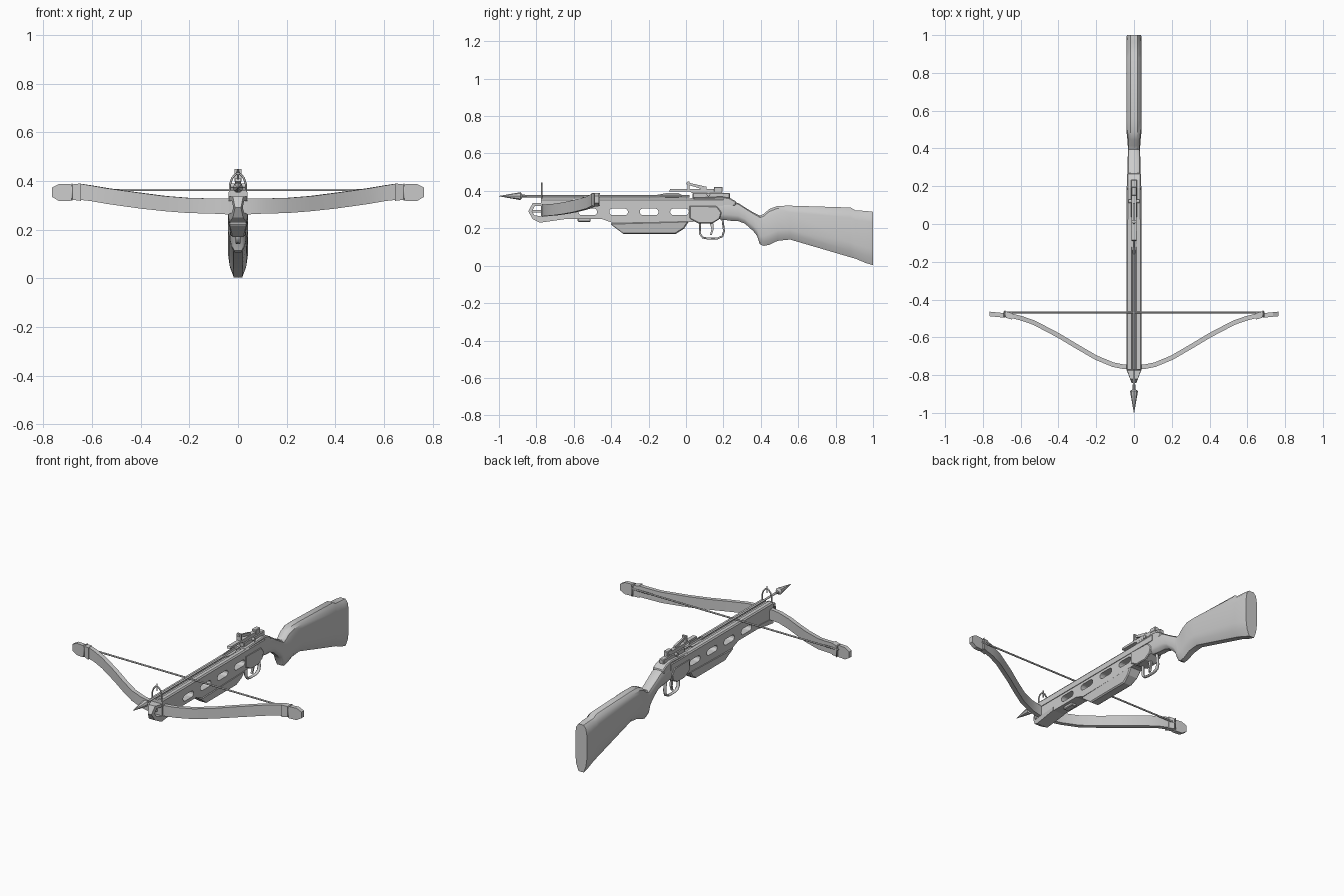
import bpy, bmesh, math
from mathutils import Vector

if "Cube" in bpy.data.objects:
    bpy.data.objects.remove(bpy.data.objects["Cube"])


def loft(name, rings, smooth=None):
    """Skin a list of equal-length closed rings and cap both ends."""
    n = len(rings[0])
    faces = [(k * n + i, k * n + (i + 1) % n, (k + 1) * n + (i + 1) % n, (k + 1) * n + i)
             for k in range(len(rings) - 1) for i in range(n)]
    faces += [tuple(range(n)), tuple(range((len(rings) - 1) * n, len(rings) * n))]
    me = bpy.data.meshes.new(name)
    me.from_pydata([p for r in rings for p in r], [], faces)
    bm = bmesh.new()
    bm.from_mesh(me)
    bmesh.ops.recalc_face_normals(bm, faces=bm.faces)
    bm.to_mesh(me)
    bm.free()
    ob = bpy.data.objects.new(name, me)
    bpy.context.collection.objects.link(ob)
    bpy.context.view_layer.objects.active = ob
    if smooth:
        bpy.ops.object.select_all(action='DESELECT')
        ob.select_set(True)
        bpy.ops.object.shade_smooth_by_angle(angle=math.radians(smooth))
    return ob


def bevel(ob, width, segments=1):
    m = ob.modifiers.new("bevel", 'BEVEL')
    m.width, m.segments = width, segments
    m.limit_method = 'ANGLE'
    m.angle_limit = math.radians(50)


def prism(name, pts, w, bev=0.0):
    """Side profile (y, z) extruded across x; w is a half width or a function of (y, z)."""
    f = w if callable(w) else (lambda y, z: w)
    ob = loft(name, [[(s * f(y, z), y, z) for y, z in pts] for s in (-1, 1)])
    if bev:
        bevel(ob, bev)
    return ob


def block(name, y0, y1, z0, z1, w, bev=0.0):
    return prism(name, [(y0, z0), (y1, z0), (y1, z1), (y0, z1)], w, bev)


def tube(name, pts, r, sides=6, cyclic=False):
    cu = bpy.data.curves.new(name, 'CURVE')
    cu.dimensions = '3D'
    cu.bevel_depth, cu.bevel_resolution, cu.use_fill_caps = r, max(0, sides // 2 - 2), True
    sp = cu.splines.new('POLY')
    sp.points.add(len(pts) - 1)
    for p, c in zip(sp.points, pts):
        p.co = (*c, 1)
    sp.use_cyclic_u = cyclic
    ob = bpy.data.objects.new(name, cu)
    bpy.context.collection.objects.link(ob)
    bpy.ops.object.select_all(action='DESELECT')
    ob.select_set(True)
    bpy.context.view_layer.objects.active = ob
    bpy.ops.object.convert(target='MESH')
    return ob


def mirror(ob):
    ob.modifiers.new("mirror", 'MIRROR').use_axis[0] = True


# Shoulder stock with pistol grip: chamfered sections (y, top, bottom, half width)
def stock_ring(y, t, b, w):
    h = t - b
    half = [(0.45 * w, t), (0.85 * w, t - 0.07 * h), (w, t - 0.2 * h),
            (w, b + 0.3 * h), (0.85 * w, b + 0.14 * h), (0.45 * w, b)]
    return [(x, y, z) for x, z in half] + [(-x, y, z) for x, z in reversed(half)]


loft("shoulder_stock", [stock_ring(*s) for s in (
    (0.17, .345, .25, .036), (0.24, .345, .24, .036), (0.28, .335, .238, .035),
    (0.315, .312, .225, .034), (0.36, .285, .185, .033), (0.38, .275, .16, .033),
    (0.395, .268, .115, .033), (0.415, .276, .106, .033), (0.445, .303, .112, .035),
    (0.49, .32, .133, .04), (0.556, .321, .14, .041), (0.88, .311, .045, .041),
    (0.905, .296, .038, .041), (0.96, .293, .015, .041), (1.0, .288, .003, .038))], 35)

# Fore body with four through slots
body = prism("fore_body", [(-.775, .325), (.04, .325), (.04, .235), (-.39, .228),
                           (-.45, .25), (-.64, .25), (-.775, .26)], .036)
for yc in (-.525, -.36, -.197, -.035):
    r, d = .018, .032
    pts = [(yc + s * d + r * math.cos(a), .288 + r * math.sin(a))
           for s, base in ((1, -90), (-1, 90))
           for a in [math.radians(base + 30 * i) for i in range(7)]]
    cutter = prism("slot_cutter", pts, .1)
    cutter.hide_render = True
    m = body.modifiers.new("slot", 'BOOLEAN')
    m.operation, m.object, m.solver = 'DIFFERENCE', cutter, 'EXACT'
    bpy.context.view_layer.objects.active = body
    bpy.ops.object.modifier_apply(modifier=m.name)
    bpy.data.objects.remove(cutter)

# Grooved flight rail
rail = [(.007, .352), (.012, .36), (.034, .36), (.04, .352), (.04, .32)]
rail = rail + [(-x, z) for x, z in reversed(rail)]
loft("flight_rail", [[(x, y, z) for x, z in rail] for y in (-.775, .2)])

# Fore grip below the body, tapering downwards, and sling mount
prism("fore_grip", [(-.405, .228), (-.395, .215), (-.335, .17), (-.055, .17), (-.01, .198), (.018, .24)],
      lambda y, z: .028 + .011 * min(1, (z - .17) / .04), .006)
block("sling_mount", -.58, -.51, .235, .256, .018, .004)

# Hooked nose piece narrowing towards the tip
prism("nose_hook", [(-.765, .335), (-.82, .335), (-.843, .29), (-.82, .25), (-.78, .23),
                    (-.64, .25), (-.64, .27), (-.765, .262), (-.81, .27), (-.823, .29),
                    (-.81, .318), (-.765, .318)],
      lambda y, z: .04 if y > -.77 else .04 - .028 * (-.77 - y) / .073)
block("nose_pin", -.825, -.77, .285, .297, .006)

# Receiver around the trigger mechanism
prism("receiver", [(.02, .362), (.19, .37), (.235, .362), (.27, .342), (.265, .32), (.205, .312),
                   (.188, .29), (.18, .25), (.145, .228), (.07, .224), (.02, .25)], .036, .005)
prism("receiver_plate", [(.02, .322), (.165, .318), (.19, .285), (.18, .25), (.14, .226),
                         (.07, .226), (.02, .252)], .041, .004)

# Trigger guard and trigger
guard = tube("trigger_guard", [(0, y, z) for y, z in (
    (.075, .23), (.075, .17), (.09, .15), (.12, .145), (.17, .146), (.195, .158), (.203, .185), (.195, .25))], .006)
for v in guard.data.vertices:
    v.co.x *= 1.8
prism("trigger", [(.125, .235), (.145, .235), (.148, .195), (.138, .165), (.128, .163), (.136, .195)], .006)

# Bow limb: rectangular sections along a recurve path (x, y, centre z, half height)
path = [(0, -.757, .295, .032), (.05, -.757, .295, .032), (.11, -.745, .297, .031),
        (.2, -.708, .299, .031), (.3, -.65, .307, .031), (.4, -.59, .319, .032), (.53, -.522, .337, .032),
        (.6, -.498, .349, .032), (.645, -.487, .355, .033), (.682, -.478, .354, .03)]
rings = []
for i, (x, y, z, h) in enumerate(path):
    a, b = path[max(i - 1, 0)], path[min(i + 1, len(path) - 1)]
    t = Vector((b[0] - a[0], b[1] - a[1]))
    if i == 0:
        t = Vector((1, 0))
    n = Vector((-t.y, t.x)).normalized() * .012
    rings.append([(x + s * n.x if i else 0, y + s * n.y, z + q * h) for s, q in ((1, 1), (1, -1), (-1, -1), (-1, 1))])
mirror(loft("bow_limb", rings, 30))

# Limb tips with clipped corners, and the collar where the string is tied
tip = [(.685, .32), (.69, .317), (.735, .317), (.765, .335), (.765, .372), (.735, .388), (.69, .388), (.685, .384)]
mirror(loft("limb_tip", [[(x, y - (.765 - x) * .1, z) for x, z in tip] for y in (-.488, -.464)]))
collar = [(.645, .318), (.678, .322), (.678, .386), (.645, .39)]
mirror(loft("limb_collar", [[(x, y - (.68 - x) * .3, z) for x, z in collar] for y in (-.496, -.462)]))

# Bow string with loops around the tips
tube("bow_string", [(-.69, -.468, .363), (.69, -.468, .363)], .005)
mirror(tube("string_loop", [(.683, -.477 + s * .016, .354 + q * .032)
                            for s, q in ((1, 1), (1, -1), (-1, -1), (-1, 1))], .004, 6, True))


# Bolt: shaft, pointed head and three fins
def ring(y, r, n=8, z=.372):
    return [(r * math.cos(2 * math.pi * i / n), y, z + r * math.sin(2 * math.pi * i / n)) for i in range(n)]


loft("bolt_shaft", [ring(y, .006) for y in (-.9, .02)], 50)
loft("bolt_head", [ring(-1, .001), ring(-.885, .021), ring(-.875, .008), ring(-.85, .007)], 30)
for k in range(3):
    a = math.radians(90 + 120 * k)
    fin = [(-.17, .004), (-.1, .017), (-.04, .017), (-.02, .004)]
    ux, uz = math.cos(a), math.sin(a)
    loft("bolt_fin", [[(r * ux - s * .0015 * uz, y, .372 + r * uz + s * .0015 * ux) for y, r in fin] for s in (-1, 1)])

# Front sight hoop and bead
hoop = [(.033, .335), (.033, .385), (.024, .412), (.01, .428), (0, .43)]
tube("front_sight_hoop", [(x, -.772, z) for x, z in hoop] + [(-x, -.772, z) for x, z in hoop[-2::-1]], .0045)
tube("front_sight_bead", [(0, -.772, .405), (0, -.772, .446)], .004)

# Rear sight: base, clamp rail, ramp lever and adjusters
block("sight_base", .035, .235, .36, .39, .016, .004)
prism("sight_rail", [(-.09, .398), (-.085, .41), (.185, .41), (.195, .39), (.03, .39), (.02, .397)], .012)
prism("sight_lever", [(.0, .436), (.003, .446), (.11, .422), (.11, .408), (.09, .408)], .006)
block("sight_notch", .008, .02, .41, .45, .014)
block("sight_slider", .15, .195, .395, .422, .014, .003)
tube("sight_knob", [(-.028, .12, .38), (.028, .12, .38)], .01, 8)
